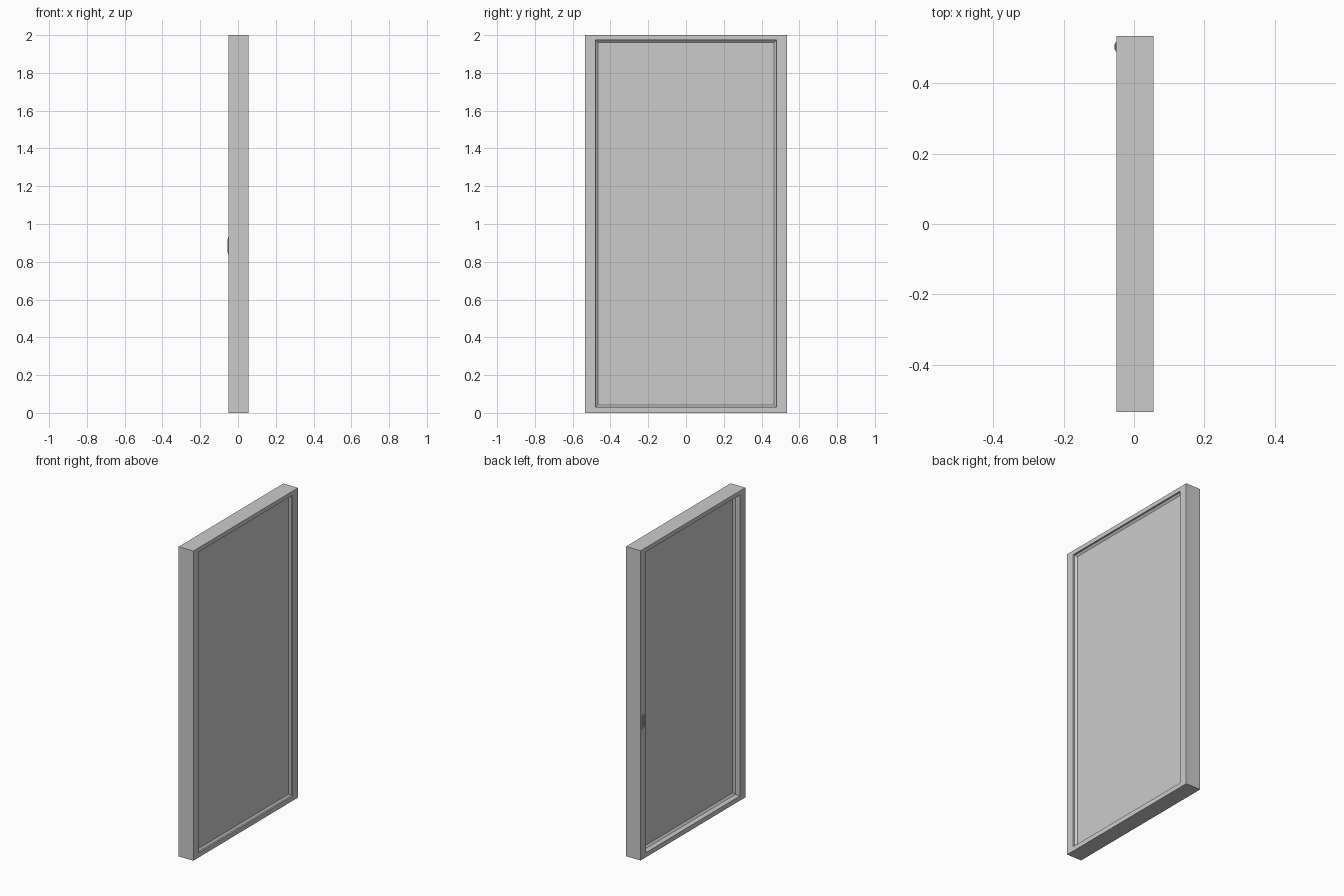
import bpy, bmesh

if "Cube" in bpy.data.objects:
    bpy.data.objects.remove(bpy.data.objects["Cube"])

def make_object(name, bm):
    bmesh.ops.recalc_face_normals(bm, faces=bm.faces)
    mesh = bpy.data.meshes.new(name)
    bm.to_mesh(mesh)
    bm.free()
    ob = bpy.data.objects.new(name, mesh)
    bpy.context.collection.objects.link(ob)
    return ob

def box(name, lo, hi, bevel=0):
    bm = bmesh.new()
    bmesh.ops.create_cube(bm, size=1)
    for v in bm.verts:
        v.co = [lo[i] + (v.co[i] + 0.5) * (hi[i] - lo[i]) for i in range(3)]
    if bevel:
        bmesh.ops.bevel(bm, geom=bm.edges[:], offset=bevel, segments=1, affect='EDGES')
    return make_object(name, bm)

# Rectangles in the y-z plane: half width, bottom, top
OUTER = (0.534, 0.0, 2.0)
OPENING = (0.48, 0.03, 1.973)
INNER = (0.467, 0.043, 1.961)
FRONT, BACK = 0.055, -0.050

# Frame: closed cross-section swept around the opening, with a rebate
section = [(FRONT, OUTER), (FRONT, OPENING), (0.045, OPENING), (0.035, INNER),
           (-0.006, INNER), (-0.016, OPENING), (BACK, OPENING), (BACK, OUTER)]
bm = bmesh.new()
rings = []
for x, (w, z0, z1) in section:
    rings.append([bm.verts.new((x, y, z)) for y, z in
                  ((-w, z0), (w, z0), (w, z1), (-w, z1))])
for a, b in zip(rings, rings[1:] + rings[:1]):
    for i in range(4):
        j = (i + 1) % 4
        bm.faces.new((a[i], a[j], b[j], b[i]))
make_object("frame", bm)

# Panel filling the opening
w, z0, z1 = INNER
box("panel", (-0.006, -w, z0), (0.035, w, z1))

# Small latch plate with a raised grip on the back face
box("latch_plate", (-0.0525, 0.491, 0.84), (-0.049, 0.518, 0.93))
box("latch_grip", (-0.055, 0.495, 0.85), (-0.052, 0.513, 0.92), 0.001)
